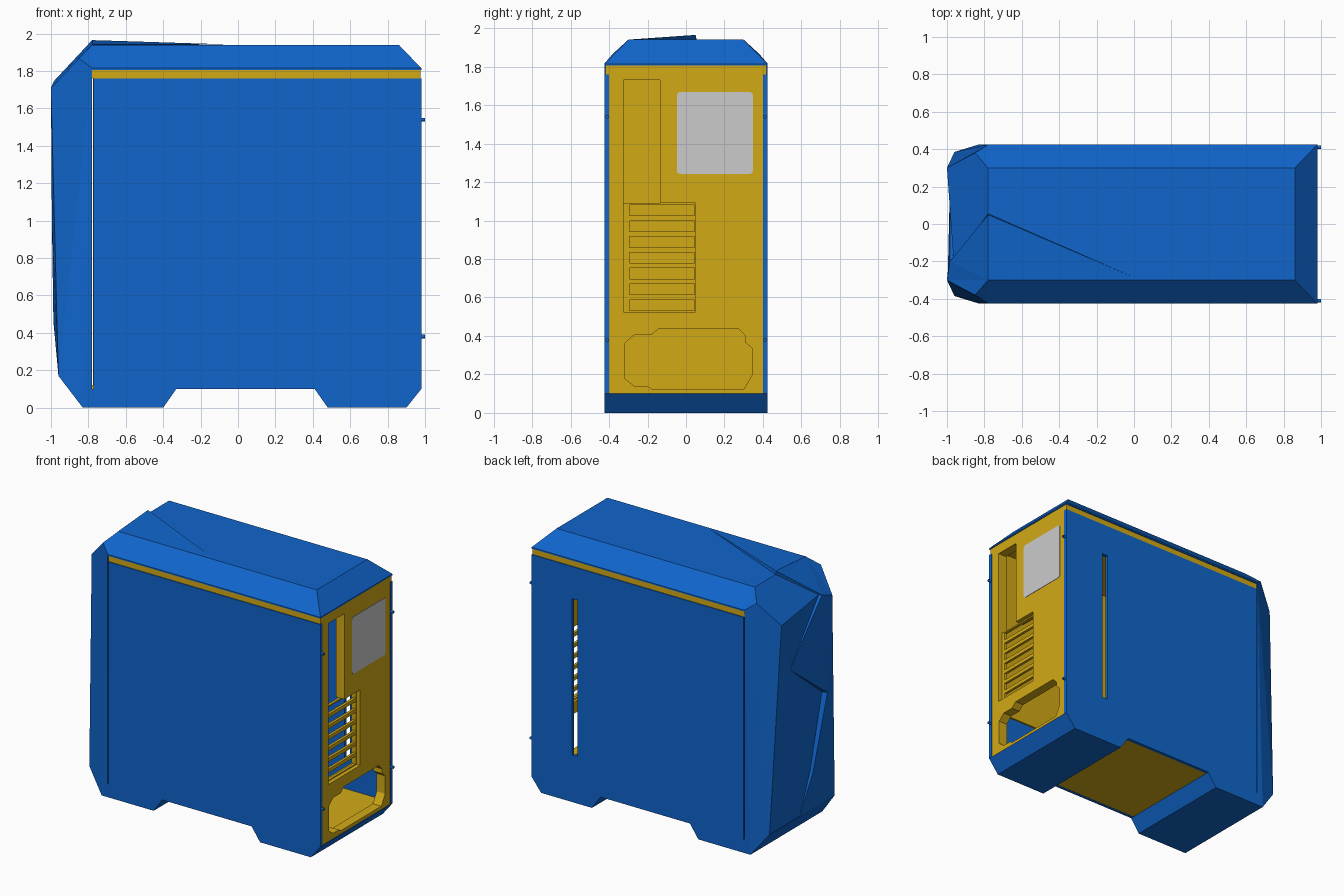
import bpy, bmesh, math
from mathutils import Matrix, Vector

if "Cube" in bpy.data.objects:
    bpy.data.objects.remove(bpy.data.objects["Cube"])


def material(name, color):
    m = bpy.data.materials.new(name)
    m.diffuse_color = color
    m.use_nodes = True
    m.node_tree.nodes["Principled BSDF"].inputs["Base Color"].default_value = m.diffuse_color
    return m


BLUE = material("blue_shell", (0.005, 0.13, 0.6, 1))
GOLD = material("gold_chassis", (0.65, 0.4, 0.008, 1))


def add_mesh(name, verts, faces, mat):
    me = bpy.data.meshes.new(name)
    me.from_pydata(verts, [], faces)
    bm = bmesh.new()
    bm.from_mesh(me)
    bmesh.ops.recalc_face_normals(bm, faces=bm.faces)
    bm.to_mesh(me)
    bm.free()
    ob = bpy.data.objects.new(name, me)
    bpy.context.collection.objects.link(ob)
    if mat:
        me.materials.append(mat)
    return ob


def box(name, x0, x1, y0, y1, z0, z1, mat):
    v = [(x, y, z) for x in (x0, x1) for y in (y0, y1) for z in (z0, z1)]
    f = [(0, 1, 3, 2), (4, 6, 7, 5), (0, 4, 5, 1), (2, 3, 7, 6), (0, 2, 6, 4), (1, 5, 7, 3)]
    return add_mesh(name, v, f, mat)


def rect(a0, a1, b0, b1):
    return [(a0, b0), (a1, b0), (a1, b1), (a0, b1)]


def plate(name, plane, lo, hi, outlines, mat):
    """Flat outline with holes, extruded from lo to hi along the plane's normal."""
    cu = bpy.data.curves.new(name, 'CURVE')
    cu.dimensions, cu.fill_mode, cu.extrude = '2D', 'BOTH', (hi - lo) / 2
    for pts in outlines:
        sp = cu.splines.new('POLY')
        sp.points.add(len(pts) - 1)
        for p, (a, b) in zip(sp.points, pts):
            p.co = (a, b, 0, 1)
        sp.use_cyclic_u, sp.use_smooth = True, False
    tmp = bpy.data.objects.new(name + "_curve", cu)
    bpy.context.collection.objects.link(tmp)
    dg = bpy.context.evaluated_depsgraph_get()
    dg.update()
    me = bpy.data.meshes.new_from_object(tmp.evaluated_get(dg))
    bpy.data.objects.remove(tmp)
    me.name = name
    mid = (lo + hi) / 2
    if plane == 'XZ':
        mat4 = Matrix(((1, 0, 0, 0), (0, 0, -1, mid), (0, 1, 0, 0), (0, 0, 0, 1)))
    else:
        mat4 = Matrix(((0, 0, 1, mid), (1, 0, 0, 0), (0, 1, 0, 0), (0, 0, 0, 1)))
    me.transform(mat4)
    bm = bmesh.new()
    bm.from_mesh(me)
    bmesh.ops.remove_doubles(bm, verts=bm.verts, dist=1e-5)
    bmesh.ops.recalc_face_normals(bm, faces=bm.faces)
    for f in bm.faces:
        f.smooth = False
    bm.to_mesh(me)
    bm.free()
    me.materials.clear()
    if mat:
        me.materials.append(mat)
    ob = bpy.data.objects.new(name, me)
    bpy.context.collection.objects.link(ob)
    return ob


# Side panels; the +y one has a tall narrow slot
side = rect(-0.772, 0.98, 0.10, 1.76)
plate("side_panel_plain", 'XZ', -0.425, -0.40, [side], BLUE)
plate("side_panel_slotted", 'XZ', 0.40, 0.425, [side, rect(0.60, 0.645, 0.35, 1.52)], BLUE)

# Feet, full width
front_foot = [(-0.83, 0), (-0.40, 0), (-0.33, 0.10), (-0.78, 0.10)]
rear_foot = [(0.48, 0), (0.90, 0), (0.98, 0.10), (0.41, 0.10)]
plate("front_foot", 'XZ', -0.425, 0.425, [front_foot], BLUE)
plate("rear_foot", 'XZ', -0.425, 0.425, [rear_foot], BLUE)

# Gold chassis: roof band, floor, front wall, board tray
box("roof_band", -0.78, 0.975, -0.418, 0.418, 1.76, 1.81, GOLD)
box("floor", -0.78, 0.91, -0.40, 0.40, 0.101, 0.12, GOLD)
box("front_wall", -0.775, -0.755, -0.40, 0.40, 0.12, 1.76, GOLD)
box("board_tray", -0.755, 0.905, -0.36, -0.345, 0.45, 1.76, GOLD)

# Rear panel with port/card opening and power supply opening
port_hole = [(-0.325, 0.525), (0.05, 0.525), (0.05, 1.09), (-0.135, 1.09), (-0.135, 1.73), (-0.325, 1.73)]
power_hole = [(-0.32, 0.18), (-0.27, 0.14), (-0.20, 0.14), (-0.18, 0.125), (0.30, 0.125),
              (0.31, 0.14), (0.345, 0.20), (0.345, 0.335), (0.31, 0.365), (0.31, 0.40),
              (0.27, 0.44), (-0.14, 0.44), (-0.18, 0.405), (-0.27, 0.405), (-0.32, 0.36)]
plate("rear_panel", 'YZ', 0.905, 0.975, [rect(-0.40, 0.40, 0.10, 1.76), port_hole, power_hole], GOLD)

# Recessed expansion card bracket with seven slots
slots = [rect(-0.295, 0.045, z, z + 0.055) for z in (0.533 + 0.082 * i for i in range(7))]
plate("card_bracket", 'YZ', 0.925, 0.945, [rect(-0.325, 0.0505, 0.525, 1.09)] + slots, GOLD)

# Grey fan grille, rounded corners
grille = []
for cy, cz, start in ((0.33, 1.65, 0), (-0.03, 1.65, 90), (-0.03, 1.26, 180), (0.33, 1.26, 270)):
    for k in range(4):
        a = math.radians(start + 30 * k)
        grille.append((cy + 0.018 * math.cos(a), cz + 0.018 * math.sin(a)))
plate("fan_grille", 'YZ', 0.965, 0.978, [grille], None)

# Lid: bevelled on both sides and the rear, with a thin rim
lid = [(x, s * y, z) for x, y, z in ((-0.78, 0.425, 1.805), (0.98, 0.425, 1.805),
                                     (-0.78, 0.425, 1.815), (0.98, 0.425, 1.815),
                                     (-0.78, 0.30, 1.94), (0.86, 0.30, 1.94)) for s in (-1, 1)]
add_mesh("lid", lid, [(0, 2, 3, 1), (0, 2, 6, 4), (1, 3, 7, 5), (2, 3, 7, 6), (4, 6, 10, 8),
                      (5, 7, 11, 9), (6, 7, 11, 10), (8, 10, 11, 9), (0, 4, 8, 9, 5, 1)], BLUE)

# Raised shard on the lid
add_mesh("lid_ridge", [(-0.78, -0.30, 1.9405), (-0.78, 0.05, 1.965), (0, -0.285, 1.9405), (-0.78, 0.055, 1.94)],
         [(0, 2, 1), (1, 2, 3), (0, 1, 3), (0, 3, 2)], BLUE)

# Fascia: capitals are +y corners, lower case their mirror; then the jagged split
pts = {'A': (-0.78, 0.425, 1.815), 'R': (-0.78, 0.30, 1.94), 'P': (-0.85, 0.38, 1.867),
       'F': (-1.0, 0.30, 1.71), 'G': (-0.96, 0.385, 0.17), 'B': (-0.83, 0.425, 0), 'C': (-0.78, 0.425, 0.10)}
pts.update({k.lower(): (x, -y, z) for k, (x, y, z) in list(pts.items())})
pts.update({'K': (-0.78, 0.05, 1.965), 'J': (-0.78, 0.055, 1.94),
            'T': (-0.985, -0.20, 1.745), 'L': (-0.965, -0.19, 1.745),
            'M': (-0.985, 0.18, 1.33), 'V': (-0.995, -0.25, 1.0), 'W': (-0.96, -0.235, 1.0),
            'X': (-0.987, -0.09, 0.46), 'Y': (-0.965, -0.085, 0.46), 'Z': (-0.96, 0.03, 0.17)})
flank = ["ARP", "APF", "AFG", "AGB", "ABC"]
faces = flank + [f.lower() for f in flank]
faces += ["RPF", "RFL", "RLJ", "rpf", "rfT", "rTK", "KTLJ"]            # upper slope
faces += ["FLM", "FMG", "MWY", "MYG", "YZG"]                           # sunken plate
faces += ["fTV", "TMV", "fVg", "VXg", "XZg"]                           # raised plate
faces += ["TLM", "MWV", "VWYX", "XYZ"]                                 # step between plates
faces += ["GZgbB", "BbcC", "ARJracC", "JKr"]                           # underside and back
keys = list(pts)
add_mesh("front_fascia", [pts[k] for k in keys], [[keys.index(c) for c in f] for f in faces], BLUE)

# Thumb screws on the side panels
for s in (-1, 1):
    for z in (0.38, 1.54):
        bm = bmesh.new()
        bmesh.ops.create_cone(bm, cap_ends=True, segments=12, radius1=0.01, radius2=0.01, depth=0.025,
                              matrix=Matrix.Translation((0.9875, s * 0.41, z)) @ Matrix.Rotation(math.pi / 2, 4, 'Y'))
        me = bpy.data.meshes.new("thumb_screw")
        bm.to_mesh(me)
        bm.free()
        me.materials.append(BLUE)
        bpy.context.collection.objects.link(bpy.data.objects.new("thumb_screw", me))
